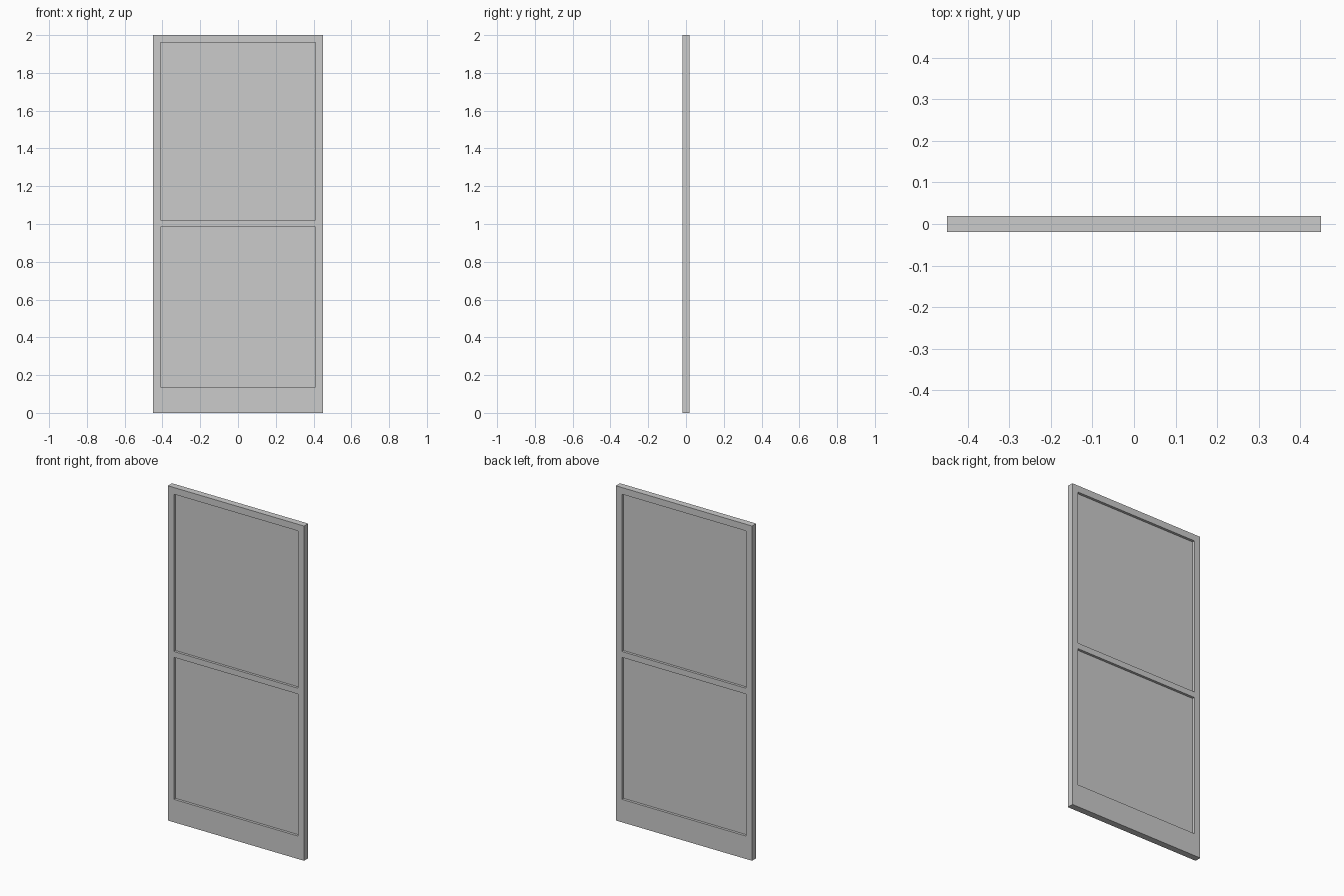
import bpy

if "Cube" in bpy.data.objects:
    bpy.data.objects.remove(bpy.data.objects["Cube"])

HALF_W, HEIGHT, THICK = 0.45, 2.0, 0.039
OPEN_W = 0.41          # half width of the openings
SILL, HEAD = 0.137, 1.96


def box(name, x0, x1, z0, z1, thick):
    """Box centred on y = 0 from its x and z limits."""
    bpy.ops.mesh.primitive_cube_add(size=1, location=((x0 + x1) / 2, 0, (z0 + z1) / 2))
    ob = bpy.context.object
    ob.name = name
    ob.scale = (x1 - x0, thick, z1 - z0)
    bpy.ops.object.transform_apply(location=False, rotation=False, scale=True)
    return ob


# Outer frame with one tall opening
frame = box("door_frame", -HALF_W, HALF_W, 0, HEIGHT, THICK)
cutter = box("opening_cutter", -OPEN_W, OPEN_W, SILL, HEAD, 0.2)
cutter.hide_render = True
cutter.hide_set(True)
cut = frame.modifiers.new("opening", 'BOOLEAN')
cut.operation = 'DIFFERENCE'
cut.solver = 'EXACT'
cut.object = cutter

# Middle rail, a hair thinner than the frame
box("middle_rail", -OPEN_W, OPEN_W, 0.985, 1.02, 0.038)

# Recessed panels above and below the rail
box("upper_panel", -OPEN_W, OPEN_W, 1.02, HEAD, 0.008)
box("lower_panel", -OPEN_W, OPEN_W, SILL, 0.985, 0.008)
